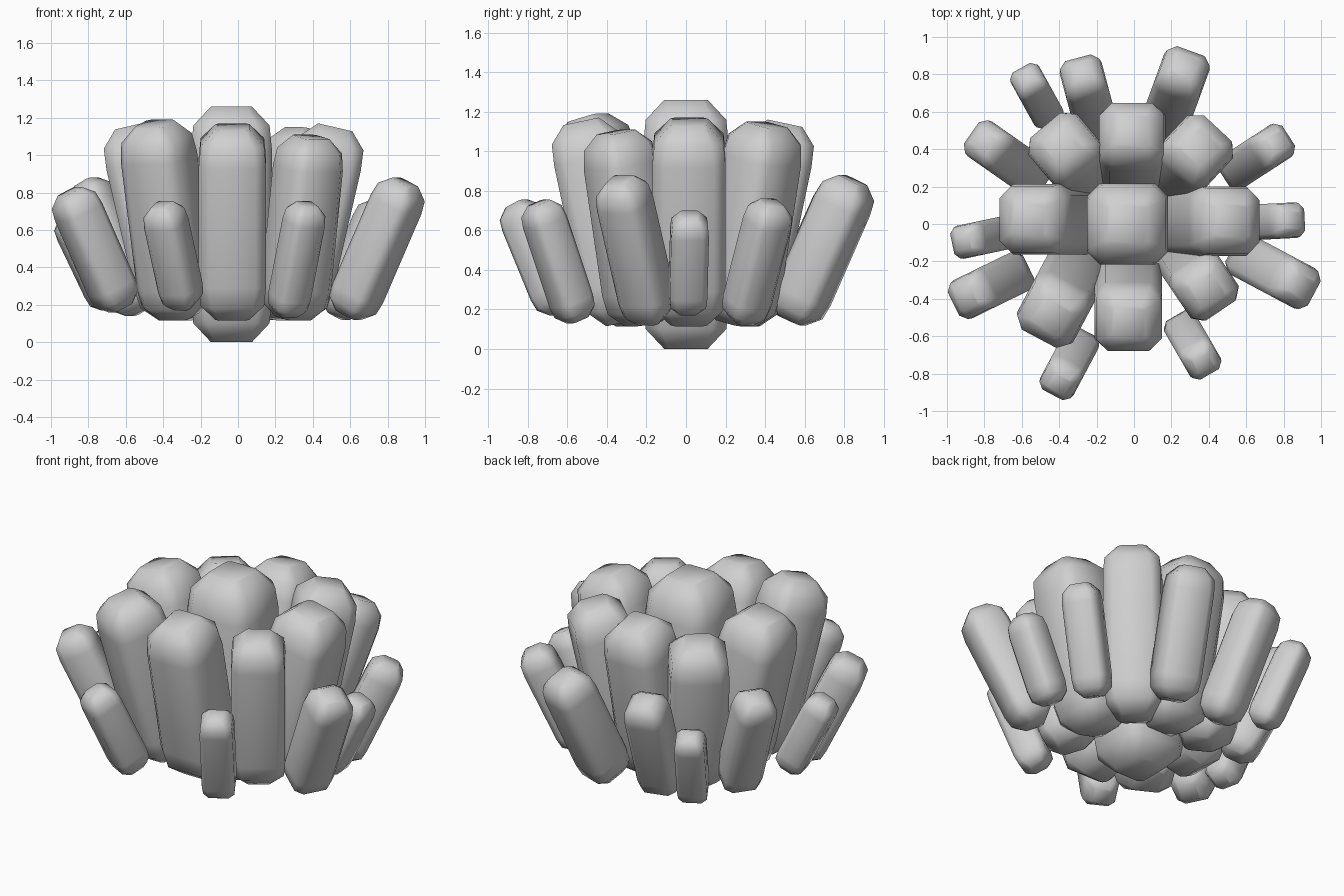
import bpy
import bmesh
from math import radians, sin
from mathutils import Matrix, Vector

default_cube = bpy.data.objects.get("Cube")
if default_cube:
    bpy.data.objects.remove(default_cube, do_unlink=True)

# One plain stone material
stone = bpy.data.materials.new("grey_stone")
stone.use_nodes = True
grey = (0.63, 0.63, 0.63, 1.0)
stone.diffuse_color = grey
stone.node_tree.nodes["Principled BSDF"].inputs["Base Color"].default_value = grey


def octagon(half, cut):
    """Square outline with cut corners, counter-clockwise."""
    inner = half - cut
    quarter = [Vector((half, -inner, 0)), Vector((half, inner, 0))]
    return [Matrix.Rotation(radians(90 * turn), 3, 'Z') @ point
            for turn in range(4) for point in quarter]


def add_crystal(name, tip_x, tip_y, top, bottom, width, heading, tilt):
    """Chamfered square column whose top face is centred at the tip."""
    bevel = width * 0.24
    lean = radians(tilt)
    rotation = (Matrix.Rotation(radians(heading), 4, 'Z')
                @ Matrix.Rotation(lean, 4, 'Y'))
    axis = rotation @ Vector((0, 0, 1))
    # The flat ends overhang their centres when the column leans
    overhang = (width / 2 - bevel) * sin(lean)
    tip = Vector((tip_x, tip_y, top - overhang))
    length = (top - bottom - 2 * overhang) / axis.z

    # Slightly fuller in the middle than at the shoulders
    middle = octagon(width * 0.515, width * 0.16)
    shoulder = octagon(width * 0.485, width * 0.17)
    end = octagon(width / 2 - bevel, width * 0.06)
    levels = [(end, -length), (shoulder, bevel - length),
              (middle, 2.3 * bevel - length), (middle, -2.3 * bevel),
              (shoulder, -bevel), (end, 0)]

    bm = bmesh.new()
    rings = [[bm.verts.new(point + Vector((0, 0, height))) for point in outline]
             for outline, height in levels]
    for lower, upper in zip(rings, rings[1:]):
        for i in range(len(lower)):
            j = (i + 1) % len(lower)
            bm.faces.new((lower[i], lower[j], upper[j], upper[i]))
    bm.faces.new(reversed(rings[0]))
    bm.faces.new(rings[-1])
    for face in bm.faces:
        face.smooth = True

    mesh = bpy.data.meshes.new(name)
    bm.to_mesh(mesh)
    bm.free()
    mesh.materials.append(stone)
    crystal = bpy.data.objects.new(name, mesh)
    crystal.matrix_world = Matrix.Translation(tip) @ rotation
    bpy.context.scene.collection.objects.link(crystal)


# Upright middle column
add_crystal("centre_crystal", -0.035, 0, 1.26, 0, 0.42, 0, 0)

# Inner ring: tip x, tip y, top height, width, heading, tilt
inner_ring = [
    (0.52, 0.015, 1.17, 0.36, 0, 13),
    (0.355, 0.41, 1.15, 0.325, 47, 12),
    (-0.01, 0.5, 1.16, 0.345, 90, 12),
    (-0.385, 0.42, 1.1, 0.33, 130, 12),
    (-0.565, 0.025, 1.18, 0.365, 180, 13),
    (-0.445, -0.495, 1.19, 0.33, 242, 15),
    (-0.03, -0.53, 1.17, 0.35, 270, 12),
    (0.39, -0.355, 1.11, 0.3, 304, 10),
]
for number, (x, y, top, width, heading, tilt) in enumerate(inner_ring, 1):
    add_crystal(f"inner_crystal_{number}", x, y, top, 0.115, width, heading, tilt)

# Outer ring: tip x, tip y, top height, bottom height, width, heading, tilt
outer_ring = [
    (0.85, 0.02, 0.7, 0.17, 0.185, 3, 25),
    (0.77, 0.435, 0.76, 0.12, 0.2, 33, 25),
    (0.275, 0.845, 0.88, 0.12, 0.25, 70, 25),
    (-0.28, 0.815, 0.86, 0.13, 0.225, 105, 25),
    (-0.575, 0.785, 0.7, 0.17, 0.17, 119, 25),
    (-0.81, 0.445, 0.88, 0.14, 0.22, 145, 26),
    (-0.915, -0.095, 0.69, 0.17, 0.175, 192, 26),
    (-0.9, -0.395, 0.83, 0.16, 0.22, 206, 26),
    (-0.405, -0.855, 0.755, 0.17, 0.195, 242, 25),
    (0.37, -0.745, 0.755, 0.13, 0.185, 300, 21),
    (0.895, -0.335, 0.88, 0.12, 0.235, 332, 26),
]
for number, placement in enumerate(outer_ring, 1):
    add_crystal(f"outer_crystal_{number}", *placement)
